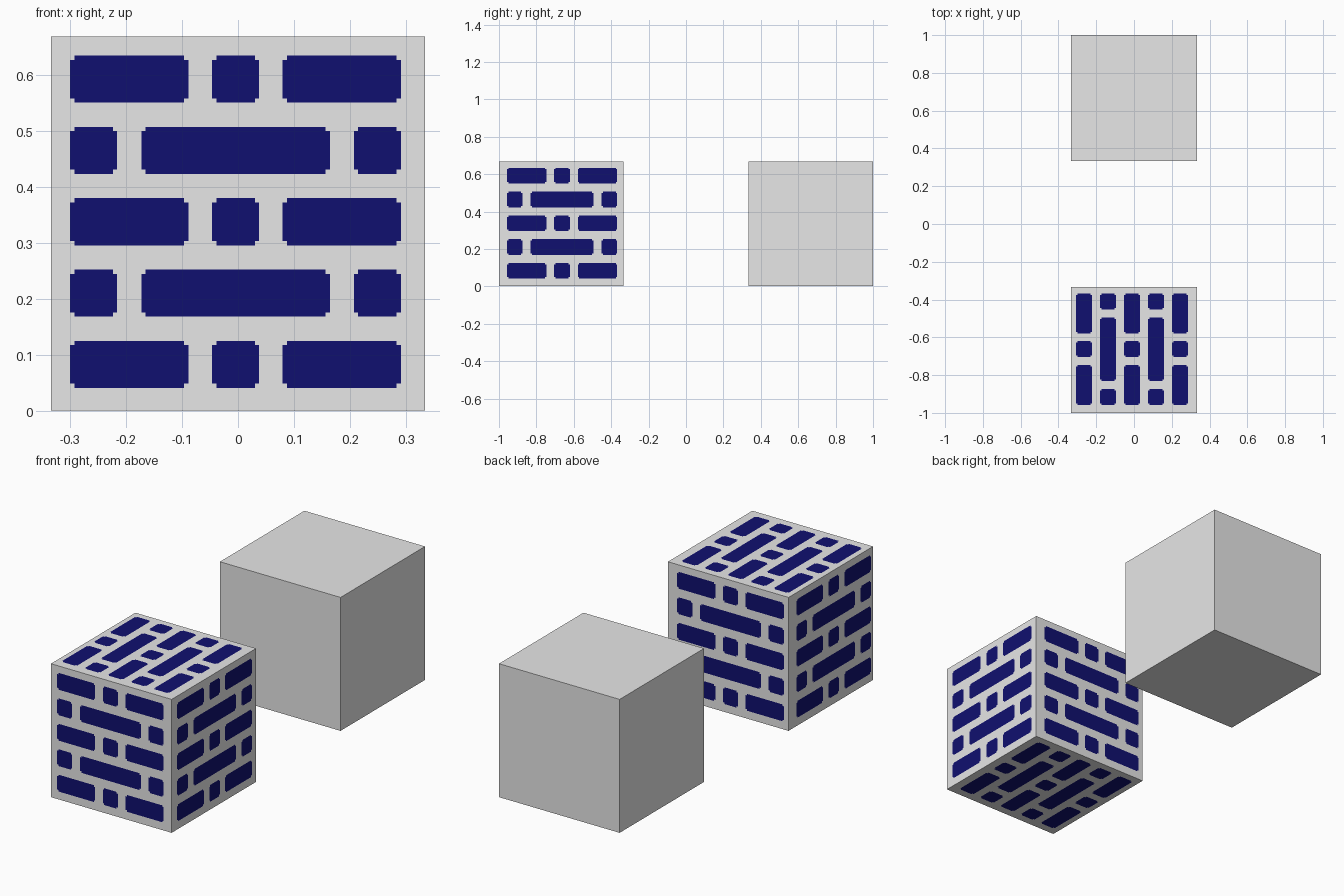
import bpy, bmesh
from mathutils import Vector

if "Cube" in bpy.data.objects:
    bpy.data.objects.remove(bpy.data.objects["Cube"])

SIZE = 2 / 3
H = SIZE / 2
PITCH = 0.1272     # distance between rows of bars
LIFT = 0.0012      # painted bars sit just above the cube face
NOTCH = 0.0077     # stepped corner of each bar


def material(name, rgb):
    m = bpy.data.materials.new(name)
    m.diffuse_color = (*rgb, 1)
    m.use_nodes = True
    m.node_tree.nodes["Principled BSDF"].inputs["Base Color"].default_value = m.diffuse_color
    return m


grey = material("light_grey", (0.8, 0.8, 0.8))
navy = material("navy_blue", (0.005, 0.005, 0.16))


def add_object(name, bm, mat):
    mesh = bpy.data.meshes.new(name)
    bm.to_mesh(mesh)
    bm.free()
    mesh.materials.append(mat)
    obj = bpy.data.objects.new(name, mesh)
    bpy.context.collection.objects.link(obj)
    return obj


def cube(name, y):
    bm = bmesh.new()
    bmesh.ops.create_cube(bm, size=SIZE)
    bmesh.ops.translate(bm, verts=bm.verts, vec=(0, y, H))
    return add_object(name, bm, grey)


# the two cubes
FRONT_Y = -1 + H
cube("patterned_cube", FRONT_Y)
cube("plain_cube", 1 - H)

# bar spans for the odd and even rows
ROW_A = [(-0.295, -0.084), (-0.042, 0.042), (0.084, 0.295)]
ROW_B = [(-0.295, -0.211), (-0.168, 0.168), (0.211, 0.295)]
HALF = 0.042


def bar_outline(u0, u1, v0, v1):
    """Rectangle with a small square step at each corner."""
    n = NOTCH
    return [(u0 + n, v0), (u1 - n, v0), (u1 - n, v0 + n), (u1, v0 + n),
            (u1, v1 - n), (u1 - n, v1 - n), (u1 - n, v1), (u0 + n, v1),
            (u0 + n, v1 - n), (u0, v1 - n), (u0, v0 + n), (u0 + n, v0 + n)]


def bars(name, normal, along, across, shift_u, shift_v):
    """Painted brick pattern on one cube face."""
    normal, along, across = Vector(normal), Vector(along), Vector(across)
    centre = Vector((0, FRONT_Y, H)) + normal * (H + LIFT)
    bm = bmesh.new()
    for row in range(5):
        v = (row - 2) * PITCH + shift_v
        for u0, u1 in (ROW_B if row % 2 else ROW_A):
            pts = bar_outline(u0 + shift_u, u1 + shift_u, v - HALF, v + HALF)
            if along.cross(across).dot(normal) < 0:
                pts.reverse()
            bm.faces.new([bm.verts.new(centre + along * a + across * b)
                          for a, b in pts])
    add_object(name, bm, navy)


X, Y, Z = (1, 0, 0), (0, 1, 0), (0, 0, 1)
# the pattern drifts slightly from face to face
bars("front_bars", (0, -1, 0), X, Z, -0.0044, 0.003)
bars("right_bars", (1, 0, 0), Y, Z, 0.004, 0.003)
bars("back_bars", (0, 1, 0), X, Z, -0.0132, 0.003)
bars("left_bars", (-1, 0, 0), Y, Z, -0.022, 0.003)
bars("top_bars", (0, 0, 1), Y, X, 0.004, -0.0105)
bars("bottom_bars", (0, 0, -1), Y, X, 0.004, -0.0045)

# the cube rests on z = 0, so keep the lower paint level with the ground
for obj in bpy.data.objects:
    obj.location.z = 0.0012 if LIFT else 0
